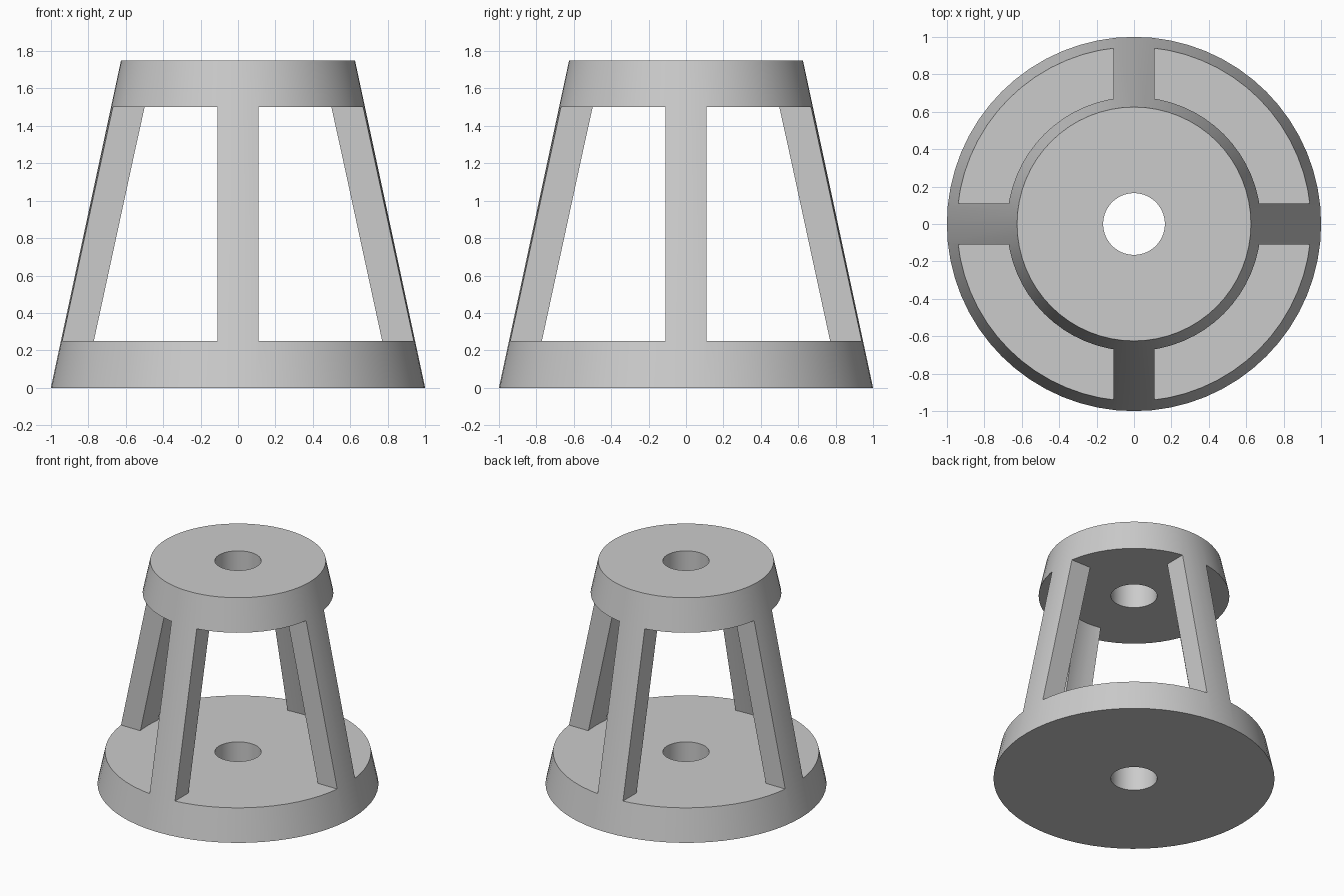
import bpy, math

if "Cube" in bpy.data.objects:
    bpy.data.objects.remove(bpy.data.objects["Cube"], do_unlink=True)

HEIGHT, BASE_R, TOP_R = 1.75, 1.0, 0.625
GAP_BOTTOM, GAP_TOP = 0.25, 1.5      # open zone between the two discs
WALL, HOLE_R, LEG_W = 0.167, 0.165, 0.22
SIDES = 64


def frustum(name, r1, r2, z1, z2):
    bpy.ops.mesh.primitive_cone_add(vertices=SIDES, radius1=r1, radius2=r2,
                                    depth=z2 - z1, location=(0, 0, (z1 + z2) / 2))
    ob = bpy.context.object
    ob.name = name
    return ob


def box(name, sx, sy, z1, z2):
    bpy.ops.mesh.primitive_cube_add(size=1, location=(0, 0, (z1 + z2) / 2))
    ob = bpy.context.object
    ob.name = name
    ob.scale = (sx, sy, z2 - z1)
    bpy.ops.object.transform_apply(location=True, rotation=False, scale=True)
    return ob


def combine(target, tool, operation):
    """Apply a boolean and discard the tool."""
    bpy.context.view_layer.objects.active = target
    mod = target.modifiers.new("cut", "BOOLEAN")
    mod.operation, mod.solver, mod.object = operation, "EXACT", tool
    bpy.ops.object.modifier_apply(modifier=mod.name)
    bpy.data.objects.remove(tool, do_unlink=True)


# Cross of bars, hollowed by an inner cone, leaves the four sloping legs
legs = box("leg_cross", 3, LEG_W, 0.1, 1.65)
combine(legs, box("cross_bar", LEG_W, 3, 0.1, 1.65), "UNION")
combine(legs, frustum("inner_cone", BASE_R - WALL, TOP_R - WALL, 0, HEIGHT), "DIFFERENCE")

# Everything between the discs except the legs is removed
gap = frustum("gap", 1.2, 1.2, GAP_BOTTOM, GAP_TOP)
combine(gap, legs, "DIFFERENCE")

# Tapered body with open sides and a central bore
body = frustum("tapered_stand", BASE_R, TOP_R, 0, HEIGHT)
combine(body, gap, "DIFFERENCE")
combine(body, frustum("bore", HOLE_R, HOLE_R, -0.2, HEIGHT + 0.2), "DIFFERENCE")

# Single plain grey
grey = bpy.data.materials.new("plain_grey")
grey.use_nodes = True
colour = (0.6, 0.6, 0.6, 1)
grey.diffuse_color = colour
grey.node_tree.nodes["Principled BSDF"].inputs["Base Color"].default_value = colour
body.data.materials.clear()
body.data.materials.append(grey)

bpy.ops.object.select_all(action="DESELECT")
body.select_set(True)
bpy.context.view_layer.objects.active = body
bpy.ops.object.shade_smooth_by_angle(angle=math.radians(30))
